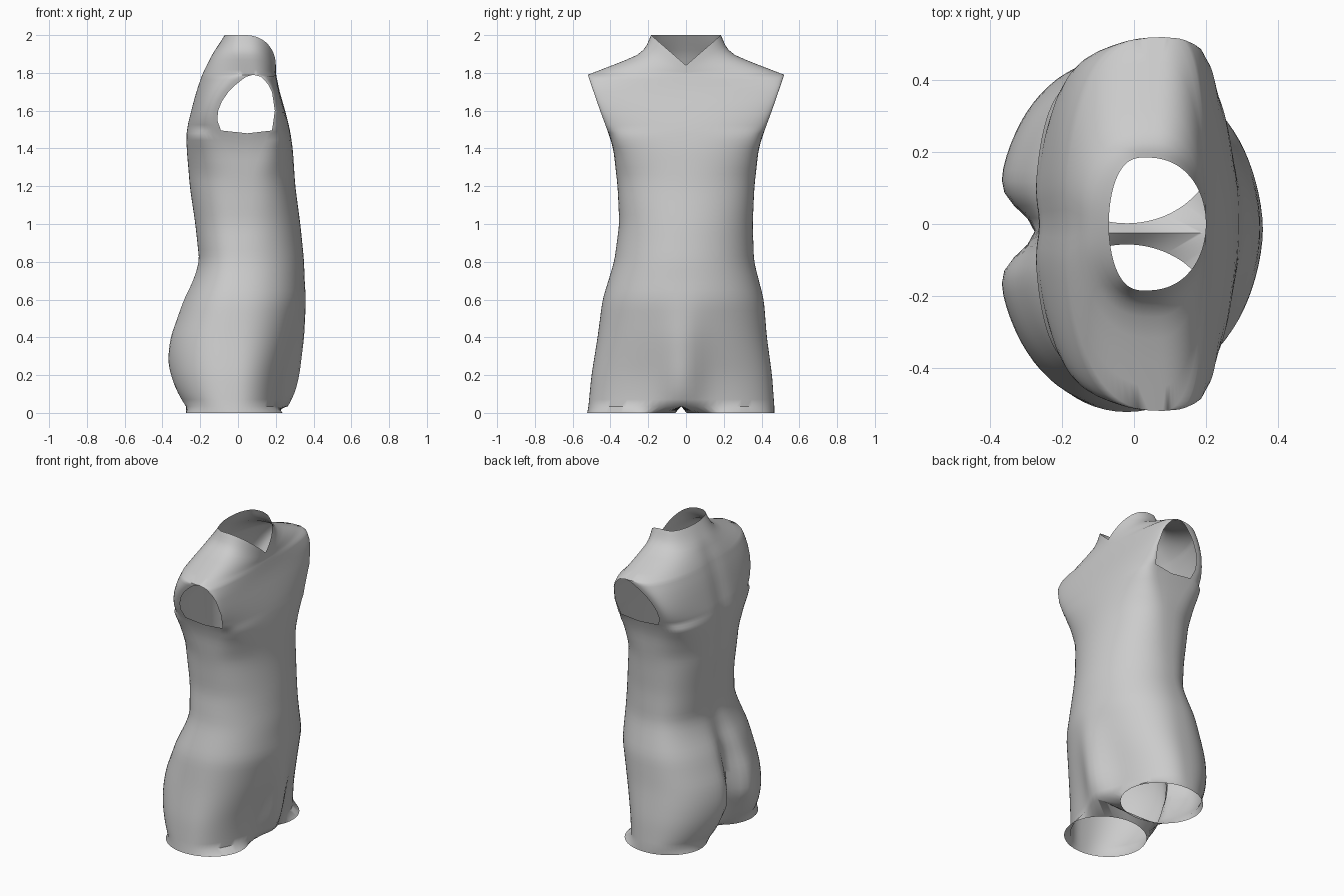
import bpy, bmesh
from math import sin, cos, pi, exp, radians

cube = bpy.data.objects.get("Cube")
if cube:
    bpy.data.objects.remove(cube)

SEG = 40      # segments in each front or back arc
CROTCH = 0.035
ARM_LOW, ARM_TOP = 1.48, 1.79

# Profiles by height: (z, value)
half_width = [(0, .495), (.2, .478), (.4, .448), (.6, .427), (.8, .37), (1, .353), (1.2, .362),
              (1.4, .385), (1.48, .41), (1.6, .455), (1.79, .52), (1.84, .39), (1.89, .265),
              (1.93, .215), (2, .185)]
front_x = [(0, .235), (.1, .24), (.2, .255), (.4, .31), (.6, .355), (.8, .35), (1, .33),
           (1.2, .303), (1.4, .29), (1.5, .275), (1.6, .25), (1.7, .22), (1.8, .2), (2, .2)]
back_x = [(0, -.29), (.1, -.35), (.2, -.38), (.3, -.388), (.4, -.375), (.6, -.3), (.7, -.247),
          (.8, -.213), (1, -.235), (1.2, -.265), (1.4, -.278), (1.5, -.277), (1.7, -.225),
          (1.8, -.19), (1.9, -.14), (2, -.07)]
side_x = [(0, -.02), (.4, 0), (.8, .03), (1.4, .05), (1.79, .08), (2, .03)]
centre_y = [(0, -.025), (.4, -.02), (.8, -.01), (1, 0), (2, 0)]
groin_bulge = [(0, .01), (.1, .06), (.2, .07), (.4, .04), (.6, .005), (.7, 0), (2, 0)]
back_groove = [(0, .1), (.2, .12), (.4, .1), (.6, .045), (.75, .015), (1.3, .015), (1.8, .01), (2, 0)]
groove_width = [(0, .16), (.25, .08), (2, .06)]
front_round = [(0, .9), (.9, .95), (1.25, .8), (1.46, .3), (1.48, .3), (1.49, .85), (2, .85)]
back_round = [(0, .75), (1.25, .7), (1.46, .3), (1.48, .3), (1.49, .75), (2, .75)]
arm_back = [(1.48, .05), (1.495, -.09), (1.55, -.11), (1.6, -.105), (1.65, -.085), (1.7, -.05),
            (1.75, 0), (1.78, .045), (1.79, .08)]
arm_front = [(1.48, .05), (1.495, .18), (1.6, .195), (1.7, .18), (1.75, .155), (1.78, .12), (1.79, .08)]


def linear(keys, z):
    for (a, u), (b, v) in zip(keys, keys[1:]):
        if z <= b:
            return u + (v - u) * max(0, z - a) / (b - a)
    return keys[-1][1]


def smooth(keys, z, r=.03):
    """Linear profile softened by averaging nearby heights."""
    if z > 1.75:
        return linear(keys, z)
    return sum(linear(keys, z + r * k) for k in (-1, 0, 1)) / 3


def arc_point(z, t, front):
    """Point on the front or back arc; t runs from -90 to 90 degrees."""
    w, cy = smooth(half_width, z), smooth(centre_y, z)
    edge = smooth(side_x, z)
    if ARM_LOW <= z <= ARM_TOP:
        edge = linear(arm_front if front else arm_back, z)
    c = max(cos(t), 0) if abs(t) < pi / 2 - .001 else 0
    dy = w * sin(t)
    if front:
        x = edge + (smooth(front_x, z) - edge) * c ** linear(front_round, z)
        x += smooth(groin_bulge, z) * exp(-(dy / .11) ** 2)
        dip = .16 * max(0, (z - ARM_TOP) / (2 - ARM_TOP)) * (1 - abs(sin(t)))
        return x, cy + dy, z - dip
    x = edge + (smooth(back_x, z) - edge) * c ** linear(back_round, z)
    x += smooth(back_groove, z) * exp(-(dy / linear(groove_width, z)) ** 2)
    return x, cy + dy, z


def strip(bm, a, b):
    for i in range(len(a) - 1):
        bm.faces.new([a[i], a[i + 1], b[i + 1], b[i]])


def arc(bm, z, front):
    return [bm.verts.new(arc_point(z, pi * (i / SEG - .5), front)) for i in range(SEG + 1)]


bm = bmesh.new()

# Trunk, split at the sides to leave the arm openings
heights = [CROTCH + (ARM_LOW - CROTCH) * i / 40 for i in range(40)]
heights += [ARM_LOW, 1.495, 1.525, 1.55, 1.6, 1.65, 1.7, 1.735, 1.765, 1.78, ARM_TOP]
heights += [ARM_TOP + (2 - ARM_TOP) * i / 8 for i in range(1, 9)]
fronts = [arc(bm, z, True) for z in heights]
backs = [arc(bm, z, False) for z in heights]
for rows in (fronts, backs):
    for low, high in zip(rows, rows[1:]):
        strip(bm, low, high)

# Thigh stumps with open ends, joined by the crotch
mid = SEG // 2
first, last = fronts[0][mid], backs[0][mid]
crotch = [first]
for i in range(1, SEG):
    crotch.append(bm.verts.new(first.co.lerp(last.co, i / SEG)))
crotch.append(last)
for side, leg_y in ((-1, -.29), (1, .235)):
    def rim(deg):
        a = radians(deg)
        return bm.verts.new((-.02 + .255 * cos(a), leg_y + side * .233 * sin(a), 0))
    outer = [fronts[0][mid + side * i] for i in range(mid + 1)]
    outer_back = [backs[0][mid + side * i] for i in range(mid, -1, -1)]
    strip(bm, outer, [rim(-50 + 140 * i / mid) for i in range(mid + 1)])
    strip(bm, outer_back, [rim(90 + 140 * i / mid) for i in range(mid + 1)])
    strip(bm, crotch, [rim(-50 - 80 * i / SEG) for i in range(SEG + 1)])

bmesh.ops.remove_doubles(bm, verts=bm.verts, dist=.0005)
bmesh.ops.recalc_face_normals(bm, faces=bm.faces)
mesh = bpy.data.meshes.new("torso")
bm.to_mesh(mesh)
bm.free()

# Single grey colour
grey = bpy.data.materials.new("light_grey")
grey.use_nodes = True
colour = (.6, .6, .6, 1)
grey.diffuse_color = colour
grey.node_tree.nodes["Principled BSDF"].inputs["Base Color"].default_value = colour
mesh.materials.append(grey)

torso = bpy.data.objects.new("torso", mesh)
bpy.context.collection.objects.link(torso)
bpy.context.view_layer.objects.active = torso
torso.select_set(True)
bpy.ops.object.shade_smooth_by_angle(angle=radians(50))
